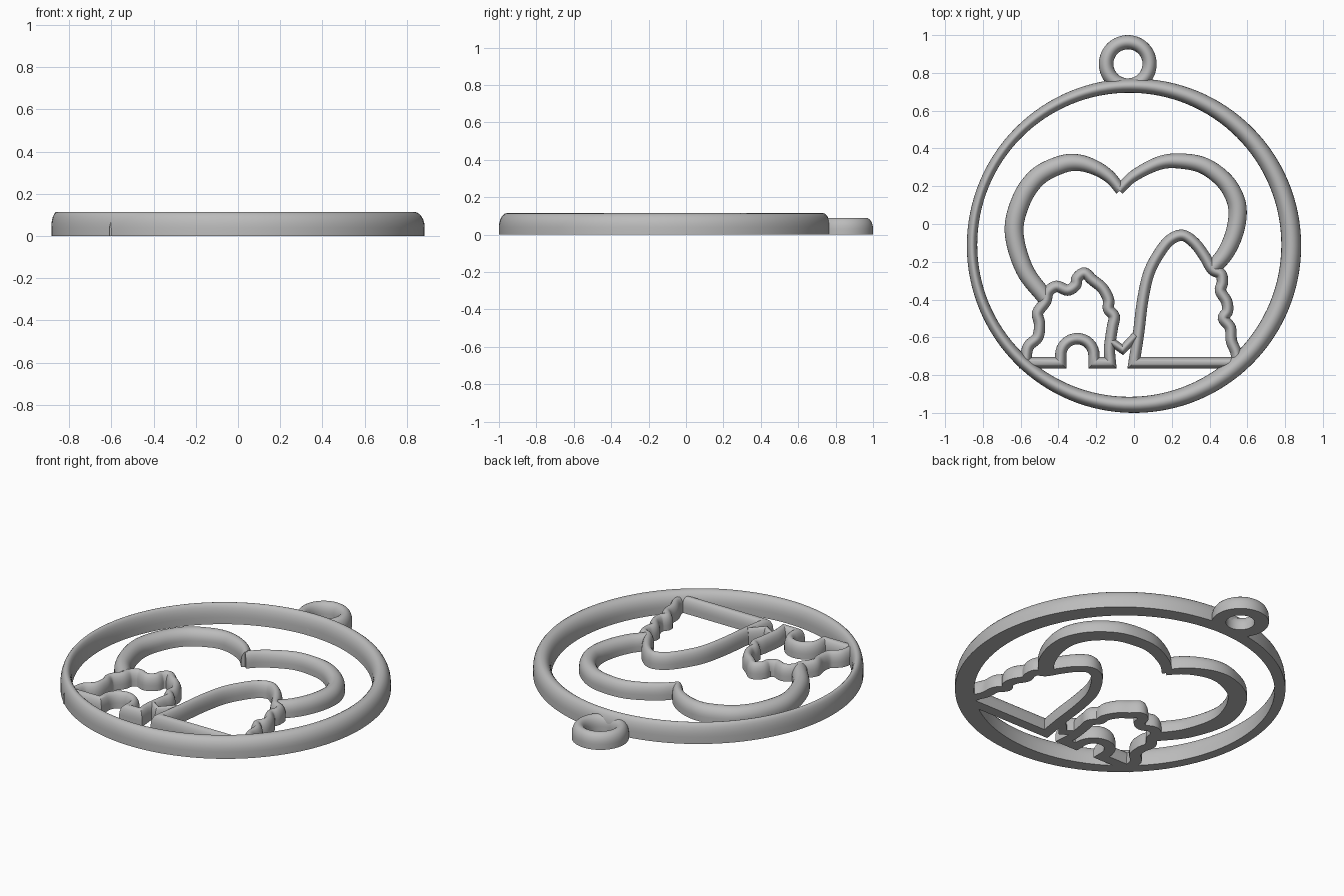
import bpy
import bmesh
from math import sin, cos, pi, radians
from mathutils import Vector

cube = bpy.data.objects.get("Cube")
if cube:
    bpy.data.objects.remove(cube, do_unlink=True)

grey = bpy.data.materials.new("plain grey")
grey.use_nodes = True
colour = (0.5, 0.5, 0.5, 1)
grey.diffuse_color = colour
grey.node_tree.nodes["Principled BSDF"].inputs["Base Color"].default_value = colour

ARC = 12          # steps across the rounded top
LOW = 0.09        # height of the inner outlines


def rounded_wall(name, left, right, height, closed):
    """Wall with a flat bottom and a domed top between two edge lines."""
    bm = bmesh.new()
    rows = []
    shoulder = height * 0.35
    for a, b in zip(left, right):
        mid, half = (a + b) / 2, (a - b) / 2
        section = [(mid + half, 0)]
        for i in range(ARC + 1):
            angle = pi * i / ARC
            section.append((mid + half * cos(angle), shoulder + (height - shoulder) * sin(angle)))
        section.append((mid - half, 0))
        rows.append([bm.verts.new((p.x, p.y, z)) for p, z in section])
    count = len(rows)
    for i in range(count if closed else count - 1):
        r, s = rows[i], rows[(i + 1) % count]
        for k in range(len(r)):
            n = (k + 1) % len(r)
            bm.faces.new((r[k], r[n], s[n], s[k]))
    if not closed:
        bm.faces.new(rows[0])
        bm.faces.new(rows[-1])
    bmesh.ops.recalc_face_normals(bm, faces=bm.faces)
    mesh = bpy.data.meshes.new(name)
    bm.to_mesh(mesh)
    bm.free()
    mesh.materials.append(grey)
    obj = bpy.data.objects.new(name, mesh)
    bpy.context.collection.objects.link(obj)
    bpy.ops.object.select_all(action='DESELECT')
    obj.select_set(True)
    bpy.context.view_layer.objects.active = obj
    bpy.ops.object.shade_smooth_by_angle(angle=radians(40))
    return obj


def circle(x, y, radius, steps):
    return [Vector((x + radius * cos(2 * pi * i / steps), y + radius * sin(2 * pi * i / steps)))
            for i in range(steps)]


def smooth(points, steps=5):
    """Catmull-Rom line through the points."""
    p = [Vector(q) for q in points]
    p = [2 * p[0] - p[1]] + p + [2 * p[-1] - p[-2]]
    line = []
    for a, b, c, d in zip(p, p[1:], p[2:], p[3:]):
        for i in range(steps):
            t = i / steps
            line.append(b + (c - a) * t / 2 + (a - 2.5 * b + 2 * c - d / 2) * t ** 2
                        + (1.5 * (b - c) + (d - a) / 2) * t ** 3)
    return line + [p[-2]]


def stroke(name, line, width, closed=False):
    """Wall along a line with mitred corners; width is a function of 0..1."""
    left, right = [], []
    count = len(line)
    for i, p in enumerate(line):
        before = line[i - 1] if i or closed else None
        after = line[(i + 1) % count] if i < count - 1 or closed else None
        d1 = (p - before).normalized() if before else (after - p).normalized()
        d2 = (after - p).normalized() if after else d1
        tangent = (d1 + d2).normalized()
        side = Vector((-tangent.y, tangent.x))
        reach = width(i / (count - 1)) / 2 / max(tangent.dot(d1), 0.6)
        left.append(p + side * reach)
        right.append(p - side * reach)
    return rounded_wall(name, left, right, LOW, closed)


# Outer ring: the opening is slightly off centre
rounded_wall("outer_ring", circle(0, -.115, .885, 128), circle(-.025, -.11, .805, 128), .115, True)

# Hanging loop
rounded_wall("hanging_loop", circle(-.033, .847, .153, 64), circle(-.032, .848, .077, 64), LOW, True)

# Heart-like cloud outline, thickest halfway round each lobe
left_lobe = [(-.47, -.39), (-.58, -.24), (-.635, -.04), (-.595, .13), (-.51, .25),
             (-.39, .313), (-.3, .325), (-.21, .3), (-.13, .25), (-.07, .18)]
right_lobe = [(-.08, .18), (0, .255), (.135, .323), (.25, .333), (.373, .307), (.48, .227),
              (.537, .13), (.548, .04), (.526, -.065), (.48, -.16), (.42, -.23)]
stroke("cloud_left_lobe", smooth(left_lobe, 8), lambda t: .06 + .042 * max(0, cos((t - .35) * 2.6)))
stroke("cloud_right_lobe", smooth(right_lobe, 8), lambda t: .055 + .042 * max(0, cos((t - .65) * 2.6)))


def even(t):
    return .06


# Tall hill with a ragged right slope and straight base
tall_slope = [(0, -.735), (.024, -.58), (.045, -.41), (.077, -.265), (.13, -.16), (.19, -.085),
              (.257, -.06), (.32, -.1), (.373, -.17), (.415, -.24), (.46, -.265), (.468, -.31),
              (.458, -.355), (.49, -.41), (.495, -.46), (.474, -.5), (.51, -.55), (.516, -.62),
              (.54, -.68), (.545, -.735)]
stroke("tall_hill", smooth(tall_slope), even, True)

# Small ragged hill with an arched doorway in its base
small_slope = [(-.575, -.735), (-.56, -.65), (-.51, -.6), (-.5, -.53), (-.51, -.47), (-.468, -.41),
               (-.455, -.36), (-.41, -.33), (-.352, -.35), (-.31, -.325), (-.3, -.285), (-.262, -.26),
               (-.22, -.296), (-.167, -.34), (-.135, -.4), (-.135, -.45), (-.105, -.49),
               (-.114, -.545), (-.124, -.61), (-.13, -.67), (-.125, -.735)]
arch = [Vector((-.3 + .088 * cos(pi * i / 16), -.695 + .088 * sin(pi * i / 16))) for i in range(17)]
doorway = [Vector((-.212, -.735))] + arch + [Vector((-.388, -.735))]
stroke("small_hill", smooth(small_slope) + doorway, even, True)

# Little notch linking the two hills
stroke("hill_link", [Vector(p) for p in ((-.125, -.62), (-.06, -.665), (.01, -.59))],
       lambda t: .045)
